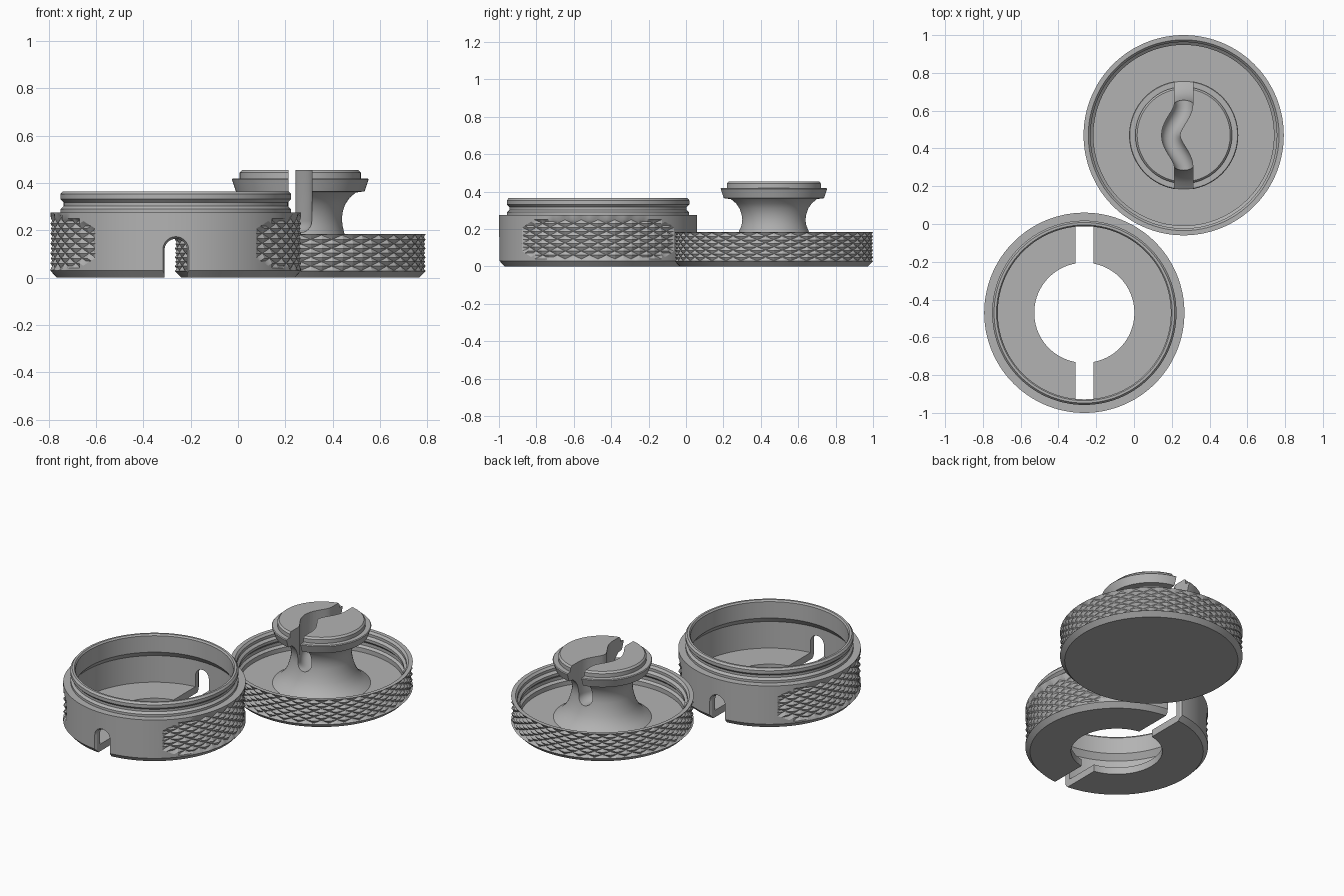
import bpy, bmesh, math
from math import pi, sin, cos

if "Cube" in bpy.data.objects:
    bpy.data.objects.remove(bpy.data.objects["Cube"])

SEG = 144
R = 0.53
CX, CY = 0.263, 0.47

grey = bpy.data.materials.new("plain_grey")
grey.use_nodes = True
GREY = (0.45, 0.45, 0.45, 1)
grey.diffuse_color = GREY
grey.node_tree.nodes["Principled BSDF"].inputs["Base Color"].default_value = GREY


def finish(name, bm, centre):
    bmesh.ops.remove_doubles(bm, verts=bm.verts, dist=1e-5)
    bmesh.ops.recalc_face_normals(bm, faces=bm.faces)
    mesh = bpy.data.meshes.new(name)
    bm.to_mesh(mesh)
    bm.free()
    mesh.materials.append(grey)
    obj = bpy.data.objects.new(name, mesh)
    obj.location = centre
    bpy.context.collection.objects.link(obj)
    return obj


def turned(name, centre, outer, band, rest, mask, closed):
    """Lathe a profile whose outer wall holds a band of diamond knurling."""
    z0, z1, periods = band
    rows = periods * 4
    knurl = [(R, z0 + (z1 - z0) * j / rows) for j in range(rows + 1)]
    profile = outer + knurl + rest
    start = len(outer)
    tri = lambda t: abs(t - round(t))
    bm = bmesh.new()
    rings = []
    for k, (r, z) in enumerate(profile):
        j = k - start
        ring = []
        for i in range(SEG):
            t = 2 * pi * i / SEG
            rr = r
            if 0 <= j <= rows and mask(t, z):
                rr -= 0.026 * (0.5 - min(tri((i + j) / 4), tri((i - j) / 4)))
            ring.append(bm.verts.new((rr * cos(t), rr * sin(t), z)))
        rings.append(ring)
    count = len(rings) if closed else len(rings) - 1
    for k in range(count):
        lo, hi = rings[k], rings[(k + 1) % len(rings)]
        j = k - start
        for i in range(SEG):
            n = (i + 1) % SEG
            a, b, c, d = lo[i], lo[n], hi[n], hi[i]
            if not 0 <= j < rows:
                bm.faces.new((a, b, c, d))
            elif (i + j) % 2 == 0:      # creases follow the diamonds
                bm.faces.new((a, b, c))
                bm.faces.new((a, c, d))
            else:
                bm.faces.new((a, b, d))
                bm.faces.new((b, c, d))
    return finish(name, bm, centre)


def loft(name, centre, sections):
    """Solid skinned through equal closed sections, used as a cutter."""
    bm = bmesh.new()
    rings = [[bm.verts.new(p) for p in s] for s in sections]
    for lo, hi in zip(rings, rings[1:]):
        for i in range(len(lo)):
            n = (i + 1) % len(lo)
            bm.faces.new((lo[i], lo[n], hi[n], hi[i]))
    bm.faces.new(rings[0])
    bm.faces.new(rings[-1])
    obj = finish(name, bm, centre)
    obj.hide_render = True
    return obj


def cut_and_smooth(obj, cutter):
    mod = obj.modifiers.new("slot", "BOOLEAN")
    mod.operation = "DIFFERENCE"
    mod.solver = "EXACT"
    mod.object = cutter
    bpy.ops.object.select_all(action="DESELECT")
    obj.select_set(True)
    bpy.context.view_layer.objects.active = obj
    bpy.ops.object.modifier_apply(modifier=mod.name)
    bpy.data.objects.remove(cutter)
    bpy.ops.object.shade_smooth_by_angle(angle=math.radians(25))


def u_shape(half, base, far, sign):
    """Round-ended slot outline: the round end faces +z (sign 1) or -z (-1)."""
    arc = [(half * cos(pi * k / 16), base + sign * half * sin(pi * k / 16)) for k in range(17)]
    return arc + [(-half, far), (half, far)]


# Body: open ring with floor hole, threaded neck and two grip patches
def grip_patch(t, z):
    side = min(abs(t - a) for a in (0, pi, 2 * pi))
    return (side / 0.86) ** 4 + ((z - 0.145) / 0.108) ** 4 < 1


body = turned(
    "body", (-CX, -CY, 0),
    [(0.265, 0), (0.503, 0), (R, 0.03)],
    (0.04, 0.25, 5),
    [(R, 0.275), (0.487, 0.275), (0.487, 0.29), (0.474, 0.303), (0.474, 0.318),
     (0.488, 0.332), (0.488, 0.353), (0.478, 0.365), (0.465, 0.365), (0.458, 0.355),
     (0.458, 0.25), (0.485, 0.215), (0.485, 0.045), (0.265, 0.045)],
    grip_patch, True)

# Arched slot running through both walls and the floor, flared at the outside
sections = []
for y, half in ((-0.56, 0.075), (-0.515, 0.0475), (0.515, 0.0475), (0.56, 0.075)):
    sections.append([(x, y, z) for x, z in u_shape(half, 0.117, -0.1, 1)])
cut_and_smooth(body, loft("body_slot_cutter", (-CX, -CY, 0), sections))

# Lid: knurled tray with a waisted post and flanged cap in the middle
waist = [(0.285, 0.05), (0.25, 0.075), (0.222, 0.105), (0.202, 0.14), (0.188, 0.18),
         (0.179, 0.22), (0.176, 0.25), (0.18, 0.28), (0.19, 0.31), (0.208, 0.337),
         (0.235, 0.36)]
cap = [(0.272, 0.365), (0.289, 0.415), (0.285, 0.42), (0.256, 0.42), (0.256, 0.444),
       (0.246, 0.455), (0, 0.455)]
lid = turned(
    "lid", (CX, CY, 0),
    [(0, 0), (0.503, 0), (R, 0.028)],
    (0.03, 0.18, 4),
    [(R, 0.185), (0.505, 0.185), (0.493, 0.172), (0.493, 0.155), (0.478, 0.142),
     (0.478, 0.125), (0.492, 0.11), (0.492, 0.09), (0.478, 0.078), (0.478, 0.05)]
    + waist + cap,
    lambda t, z: True, False)

# Wavy slot with a rounded floor through the post
sections = []
SPAN, BEND = 0.17, 0.068
for k in range(-24, 25):
    y = 0.34 * k / 24
    inside = abs(y) < SPAN
    x = -BEND / 2 * (1 + cos(pi * y / SPAN)) if inside else 0
    slope = BEND / 2 * pi / SPAN * sin(pi * y / SPAN) if inside else 0
    length = math.hypot(1, slope)
    sections.append([(x + u / length, y - u * slope / length, z)
                     for u, z in u_shape(0.049, 0.24, 0.6, -1)])
cut_and_smooth(lid, loft("post_slot_cutter", (CX, CY, 0), sections))
